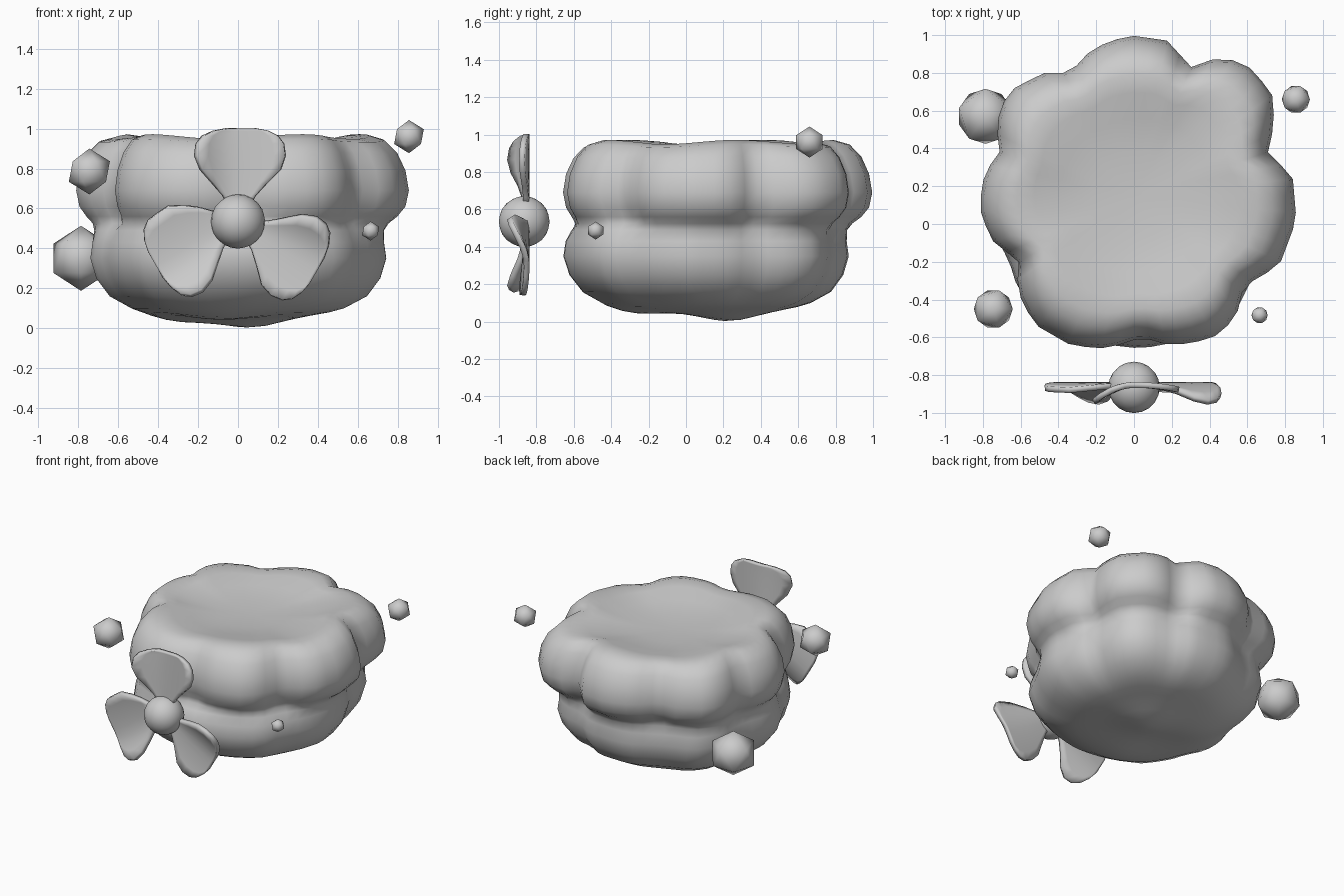
import bpy, bmesh, math
from mathutils import Vector, Matrix

if "Cube" in bpy.data.objects:
    bpy.data.objects.remove(bpy.data.objects["Cube"])

grey = bpy.data.materials.new("cloud grey")
grey.diffuse_color = (0.6, 0.6, 0.6, 1)
grey.use_nodes = True
grey.node_tree.nodes["Principled BSDF"].inputs["Base Color"].default_value = grey.diffuse_color


def finish(name, bm):
    bmesh.ops.recalc_face_normals(bm, faces=bm.faces)
    me = bpy.data.meshes.new(name)
    bm.to_mesh(me)
    bm.free()
    me.materials.append(grey)
    for p in me.polygons:
        p.use_smooth = True
    ob = bpy.data.objects.new(name, me)
    bpy.context.collection.objects.link(ob)
    return ob


def ball(name, pos, r, sub, turn=0):
    bm = bmesh.new()
    m = Matrix.Translation(pos) @ Matrix.Rotation(math.radians(turn), 4, 'Z')
    bmesh.ops.create_icosphere(bm, subdivisions=sub, radius=r, matrix=m)
    return finish(name, bm)


# Lobed outlines of the two puffy layers
CENTRE = Vector((0.0, 0.15))
upper = [(-.03, 1), (.18, .97), (.3, .83), (.47, .89), (.63, .82), (.74, .67), (.74, .5),
         (.70, .39), (.84, .25), (.86, .02), (.77, -.22), (.58, -.33), (.54, -.5), (.41, -.61),
         (.2, -.645), (.04, -.6), (-.14, -.66), (-.33, -.645), (-.53, -.53), (-.62, -.35),
         (-.61, -.2), (-.76, -.08), (-.82, .09), (-.79, .28), (-.71, .37), (-.73, .53),
         (-.67, .7), (-.48, .8), (-.34, .8), (-.22, .93)]
lower = [(0, .87), (.2, .86), (.32, .78), (.48, .75), (.6, .66), (.65, .5), (.65, .38),
         (.72, .25), (.75, .02), (.7, -.15), (.62, -.3), (.53, -.48), (.36, -.58),
         (.2, -.63), (.04, -.66), (-.14, -.64), (-.3, -.6), (-.5, -.51), (-.62, -.33),
         (-.66, -.2), (-.74, -.05), (-.74, .12), (-.69, .25), (-.67, .35), (-.66, .52),
         (-.55, .68), (-.38, .73), (-.26, .79), (-.12, .86)]
N = 60


def radii(points):
    """Radius of a closed outline at N even angles around CENTRE."""
    out = []
    for i in range(N):
        a = 2 * math.pi * i / N
        d = Vector((math.cos(a), math.sin(a)))
        best = 0.5
        for p, q in zip(points, points[1:] + points[:1]):
            p, q = Vector(p) - CENTRE, Vector(q) - CENTRE
            e = q - p
            den = d.x * e.y - d.y * e.x
            if abs(den) < 1e-9:
                continue
            t = (p.x * e.y - p.y * e.x) / den
            u = (p.x * d.y - p.y * d.x) / den
            if t > 0 and -1e-6 <= u <= 1 + 1e-6:
                best = t
        out.append(best)
    return out


def bulge(x, y, cx, cy, size):
    return math.exp(-((x - cx) ** 2 + (y - cy) ** 2) / size ** 2)


RU, RL = radii(upper), radii(lower)

# Profile rings: scale, height, weight of the upper outline
rings = [(.1, .055, 0), (.21, .055, 0), (.32, .058, 0), (.42, .062, 0), (.52, .069, 0), (.62, .08, 0),
         (.72, .1, 0), (.87, .16, 0), (.96, .25, 0), (1, .35, 0), (.985, .43, 0), (.955, .49, .2),
         (.93, .525, .6), (.945, .56, .9), (.98, .61, 1), (1, .69, 1), (.98, .79, 1), (.93, .88, 1),
         (.86, .94, 1), (.77, .96, 1), (.66, .95, 1), (.5, .922, 1), (.28, .9, 1)]

bm = bmesh.new()
loops = []
for s, z, w in rings:
    lobe = max(0.0, 1 - abs(s - .75) / .3) if z > .85 else 0
    loop = []
    for i in range(N):
        a = 2 * math.pi * i / N
        # lobes fade out towards the middle of the top and the base
        j = [(RU[k % N] * w + RL[k % N] * (1 - w)) for k in range(i - 4, i + 5)]
        mean = sum(j) / len(j)
        sharp = min(1, max(0, (s - .4) / .5))
        r = s * (mean + (j[4] - mean) * sharp)
        x, y = CENTRE.x + r * math.cos(a), CENTRE.y + r * math.sin(a)
        dz = .013 * lobe * math.sin(5 * a + .6)
        if z < .2:  # puffs under the base
            dz -= .05 * bulge(x, y, .06, .22, .2) + .03 * bulge(x, y, -.3, .3, .2)
            dz -= .025 * bulge(x, y, -.1, -.28, .2)
        loop.append(bm.verts.new((x, y, z + dz)))
    loops.append(loop)
for a, b in zip(loops, loops[1:]):
    for i in range(N):
        k = (i + 1) % N
        bm.faces.new((a[i], a[k], b[k], b[i]))
for loop, z in ((loops[0], .01), (loops[-1], .895)):
    tip = bm.verts.new((CENTRE.x, CENTRE.y, z))
    for i in range(N):
        bm.faces.new((loop[i], loop[(i + 1) % N], tip))
finish("cloud_body", bm)

# Propeller hub
HUB = Vector((0, -.865, .535))
ball("propeller_hub", HUB, .136, 3)

# Propeller blades: rows of height, left edge, right edge, cupped towards the front
rows = [(.06, -.04, .05), (.13, -.075, .09), (.19, -.125, .145), (.26, -.185, .215),
        (.33, -.212, .238), (.39, -.205, .23), (.43, -.175, .2), (.455, -.12, .15), (.467, -.05, .09)]
M = 8
for n in range(3):
    bm = bmesh.new()
    grid = []
    for h, l, r in rows:
        if n == 2:  # this blade is fuller along its upper edge
            r += .075 * max(0, 1 - abs(h - .15) / .17)
        row = []
        for i in range(M + 1):
            x = l + (r - l) * i / M
            fwd = (.115 if x < 0 else .025) * (x / .21) ** 2 * (1 - .3 * h / .467)
            row.append(bm.verts.new((x, .013 - fwd, h)))
        grid.append(row)
    for a, b in zip(grid, grid[1:]):
        for i in range(M):
            bm.faces.new((a[i], a[i + 1], b[i + 1], b[i]))
    bmesh.ops.transform(bm, verts=bm.verts, matrix=Matrix.Translation(HUB) @ Matrix.Rotation(n * math.tau / 3, 4, 'Y'))
    ob = finish("propeller_blade_%d" % (n + 1), bm)
    mod = ob.modifiers.new("thickness", 'SOLIDIFY')
    mod.thickness = .03
    mod.offset = 0
    bpy.context.view_layer.objects.active = ob
    ob.select_set(True)
    bpy.ops.object.shade_smooth_by_angle(angle=math.radians(50))
    ob.select_set(False)

# Small floating puffs
for i, (x, y, z, r, turn) in enumerate([(-.787, .57, .35, .163, 18), (.857, .66, .96, .083, 0),
                                        (-.745, -.45, .785, .115, 0), (.665, -.483, .487, .048, 0)]):
    ball("floating_puff_%d" % (i + 1), (x, y, z), r, 1, turn)
